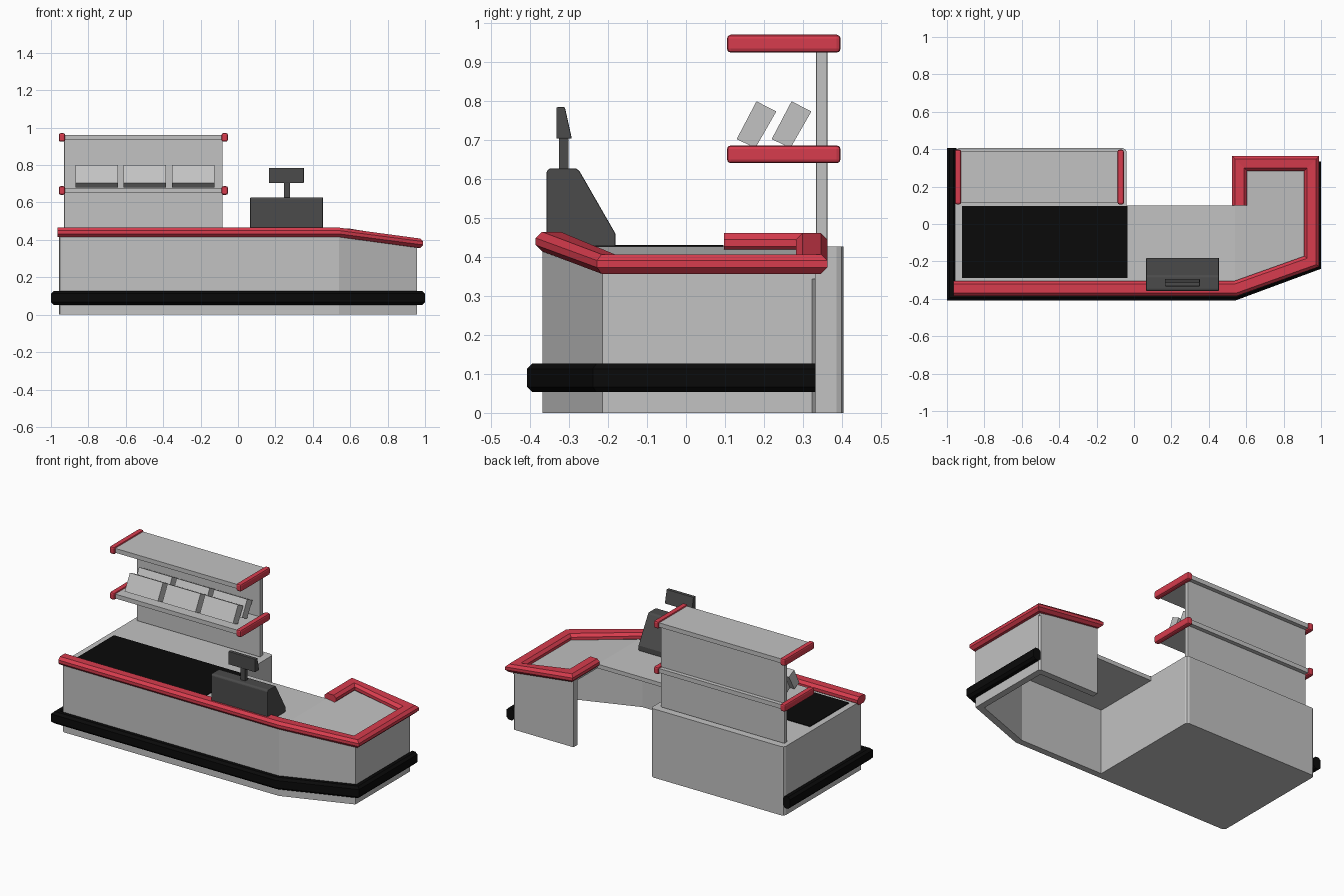
import bpy
import bmesh
from mathutils import Vector

cube = bpy.data.objects.get("Cube")
if cube:
    bpy.data.objects.remove(cube, do_unlink=True)


def material(name, r, g, b):
    m = bpy.data.materials.new(name)
    m.use_nodes = True
    m.diffuse_color = (r, g, b, 1)
    bsdf = next(n for n in m.node_tree.nodes if n.type == 'BSDF_PRINCIPLED')
    bsdf.inputs["Base Color"].default_value = (r, g, b, 1)
    bsdf.inputs["Roughness"].default_value = 0.6
    return m


GREY = material("light grey", 0.54, 0.54, 0.54)
RED = material("red", 0.68, 0.045, 0.075)
DARK = material("dark grey", 0.07, 0.07, 0.07)
BLACK = material("black", 0.003, 0.003, 0.003)


def make(name, bm, mat, bevel=0):
    bmesh.ops.recalc_face_normals(bm, faces=bm.faces)
    mesh = bpy.data.meshes.new(name)
    bm.to_mesh(mesh)
    bm.free()
    mesh.materials.append(mat)
    obj = bpy.data.objects.new(name, mesh)
    bpy.context.collection.objects.link(obj)
    if bevel:
        mod = obj.modifiers.new("bevel", 'BEVEL')
        mod.width = bevel
        mod.segments = 2
    return obj


def loft(name, rings, mat, bevel=0):
    """Skin a list of equal rings and cap both ends."""
    bm = bmesh.new()
    rows = [[bm.verts.new(p) for p in ring] for ring in rings]
    for a, b in zip(rows, rows[1:]):
        for i in range(len(a)):
            j = (i + 1) % len(a)
            bm.faces.new((a[i], a[j], b[j], b[i]))
    bm.faces.new(rows[0][::-1])
    bm.faces.new(rows[-1])
    return make(name, bm, mat, bevel)


def prism(name, outline, bottom, top, mat):
    """Extrude a plan outline between two height functions of x."""
    return loft(name, [[(x, y, f(x)) for x, y in outline] for f in (bottom, top)], mat)


def side_prism(name, profile, x0, x1, mat, bevel=0):
    """Extrude a (y, z) profile along x."""
    return loft(name, [[(x, y, z) for y, z in profile] for x in (x0, x1)], mat, bevel)


def box(name, x, y, z, mat, bevel=0):
    rect = [(y[0], z[0]), (y[1], z[0]), (y[1], z[1]), (y[0], z[1])]
    return side_prism(name, rect, x[0], x[1], mat, bevel)


def sweep(name, path, width, height, chamfer, mat):
    """Run a chamfered rectangle along a path with mitred corners."""
    w, h, c = width / 2, height / 2, chamfer
    profile = [(w, -h + c), (w, h - c), (w - c, h), (c - w, h),
               (-w, h - c), (-w, c - h), (c - w, -h), (w - c, -h)]
    pts = [Vector(p) for p in path]
    rings = []
    for i, p in enumerate(pts):
        sides = []
        for a, b in ((i - 1, i), (i, i + 1)):
            if a >= 0 and b < len(pts):
                d = (pts[b] - pts[a]).to_2d().normalized()
                sides.append(Vector((-d.y, d.x, 0)))
        m = (sides[0] + sides[-1]).normalized()
        m /= m.dot(sides[0])
        rings.append([p + m * s + Vector((0, 0, t)) for s, t in profile])
    return loft(name, rings, mat)


# Height of the worktop: level, then sloping down along the wing
BEND, TOP, SLAB = 0.54, 0.427, 0.025


def top_z(x):
    return TOP - 0.141 * max(0, x - BEND)


def under_z(x):
    return top_z(x) - SLAB


def floor(x):
    return 0


# Main cabinet with softened corners
L, R, F, B, c = -0.957, -0.04, -0.368, 0.405, 0.018
prism("main_cabinet", [(L, F + c), (L + c / 3, F + c / 3), (L + c, F), (R, F),
                       (R, B - c), (R - c / 3, B - c / 3), (R - c, B),
                       (L + c, B), (L + c / 3, B - c / 3), (L, B - c)],
      floor, lambda x: TOP, GREY)

# Open-backed counter wall around the front, the side and the back of the wing
W, K = 0.957, 0.333
prism("counter_wall", [(R, F), (BEND, F), (W, -0.215), (W, K - 0.01), (W - 0.01, K),
                       (BEND, K), (BEND, K - 0.04), (W - 0.04, K - 0.04),
                       (W - 0.04, -0.187), (BEND - 0.01, F + 0.04), (R, F + 0.04)],
      floor, under_z, GREY)
prism("middle_worktop", [(R, F), (BEND, F), (BEND, 0.098), (R, 0.098)], under_z, top_z, GREY)
prism("wing_worktop", [(BEND, F), (W, -0.215), (W, K), (BEND, K)], under_z, top_z, GREY)

# Conveyor belt plate
box("conveyor_belt", (-0.92, -0.036), (-0.288, 0.096), (TOP - 0.003, TOP + 0.004), BLACK)

# Red edge rail and black bumper
rail = [(-0.965, -0.346), (BEND, -0.346), (0.95, -0.2), (0.95, 0.323), (0.565, 0.323), (0.565, 0.098)]
sweep("edge_rail", [(x, y, top_z(x) + 0.013) for x, y in rail], 0.08, 0.05, 0.016, RED)
bumper = [(-0.975, B), (-0.975, -0.383), (BEND, -0.383), (0.975, -0.222), (0.975, K)]
sweep("bumper", [(x, y, 0.09) for x, y in bumper], 0.05, 0.074, 0.014, BLACK)

# Back shelf unit
box("shelf_back_panel", (-0.93, -0.082), (0.334, 0.363), (TOP, 0.94), GREY, 0.004)
for level, z in (("lower", 0.664), ("upper", 0.948)):
    box(level + "_shelf", (-0.94, -0.072), (0.115, 0.388), (z - 0.013, z + 0.014), GREY)
    for side, x in (("right", -0.941), ("left", -0.071)):
        box(f"{level}_shelf_{side}_rail", (x - 0.017, x + 0.017), (0.105, 0.397),
            (z - 0.023, z + 0.023), RED, 0.01)

# Leaning boxes on the lower shelf
lean = [(0.13, 0.703), (0.181, 0.8), (0.232, 0.774), (0.178, 0.68)]
for row in range(2):
    for col in range(3):
        x = -0.87 + col * 0.258
        side_prism(f"goods_box_{row}_{col}", [(y + row * 0.09, z) for y, z in lean],
                   x, x + 0.228, GREY)

# Cash register
side_prism("register_body", [(-0.358, TOP), (-0.358, 0.62), (-0.35, 0.628), (-0.282, 0.628),
                             (-0.273, 0.62), (-0.181, 0.46), (-0.181, TOP)],
           0.065, 0.454, DARK, 0.004)
box("register_post", (0.246, 0.278), (-0.326, -0.302), (0.62, 0.71), DARK)
side_prism("register_display", [(-0.333, 0.704), (-0.333, 0.785), (-0.311, 0.785), (-0.293, 0.704)],
           0.166, 0.352, DARK, 0.003)
